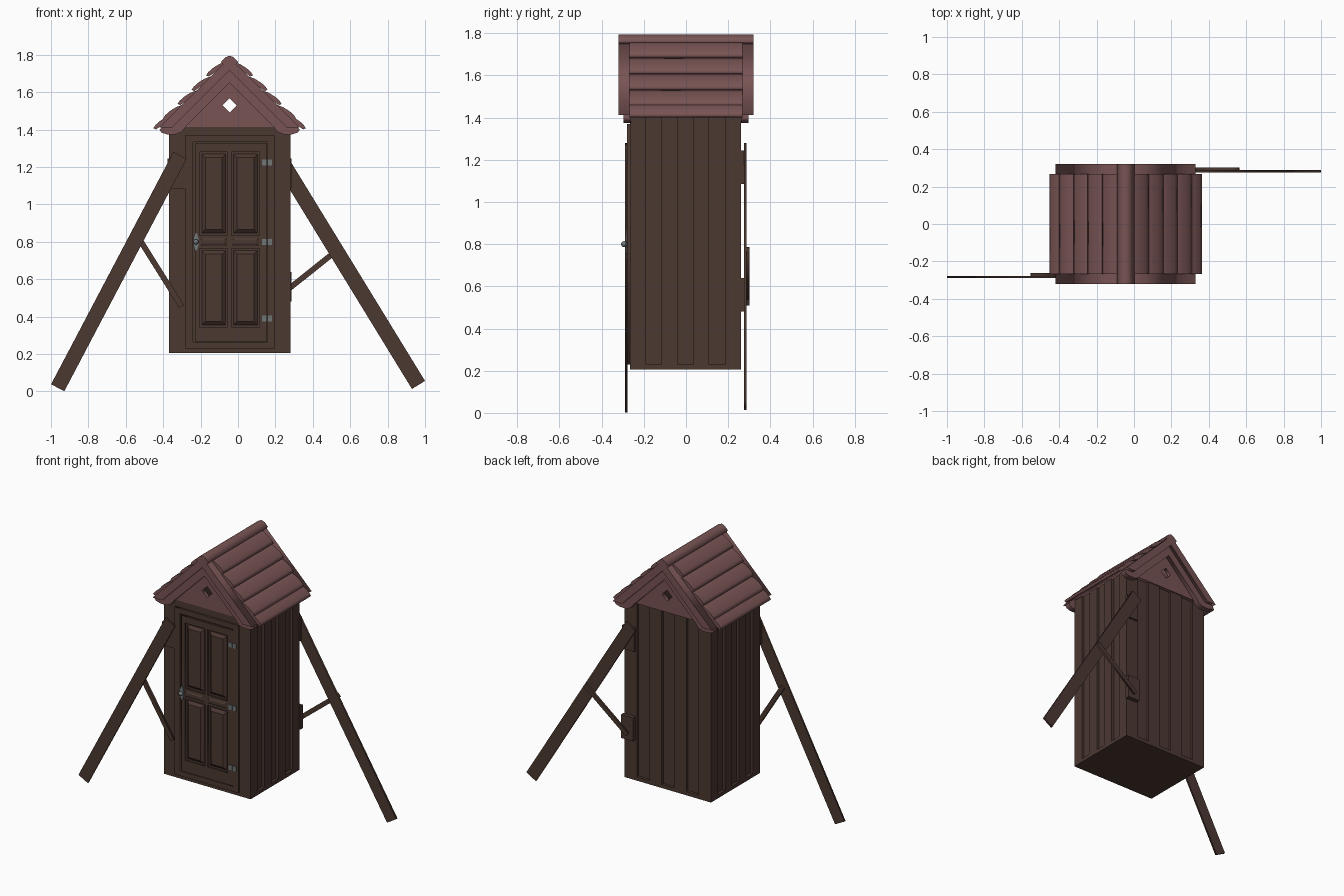
import bpy, math

if "Cube" in bpy.data.objects:
    bpy.data.objects.remove(bpy.data.objects["Cube"])

CX = -0.045          # centre line of the cabin
R2 = math.sqrt(0.5)


def material(name, rgb):
    m = bpy.data.materials.new(name)
    m.diffuse_color = (*rgb, 1)
    m.use_nodes = True
    m.node_tree.nodes["Principled BSDF"].inputs["Base Color"].default_value = m.diffuse_color
    return m


WOOD = material("dark_wood", (0.072, 0.040, 0.031))
ROOF = material("red_roof", (0.19, 0.088, 0.088))
METAL = material("metal", (0.16, 0.18, 0.18))


def box(name, x0, x1, y0, y1, z0, z1, mat=WOOD, inset=0):
    """Box; inset narrows the front (-y) face for raised panels."""
    bpy.ops.mesh.primitive_cube_add(size=1)
    o = bpy.context.object
    o.name = name
    for v in o.data.vertices:
        i = inset if v.co.y < 0 else 0
        sx, sz = math.copysign(1, v.co.x), math.copysign(1, v.co.z)
        v.co = ((x1 if sx > 0 else x0) - sx * i, y0 if v.co.y < 0 else y1,
                (z1 if sz > 0 else z0) - sz * i)
    o.data.materials.append(mat)
    return o


def profile(name, loops, y0, y1, mat=WOOD):
    """Extrude xz outlines (later loops are holes) from y0 to y1."""
    c = bpy.data.curves.new(name, 'CURVE')
    c.dimensions = '2D'
    c.fill_mode = 'BOTH'
    c.extrude = (y1 - y0) / 2
    for pts in loops:
        s = c.splines.new('POLY')
        s.points.add(len(pts) - 1)
        for p, (x, z) in zip(s.points, pts):
            p.co = (x, z, 0, 1)
        s.use_cyclic_u = True
    o = bpy.data.objects.new(name, c)
    bpy.context.collection.objects.link(o)
    o.rotation_euler.x = math.pi / 2
    o.location.y = (y0 + y1) / 2
    c.materials.append(mat)
    bpy.ops.object.select_all(action='DESELECT')
    o.select_set(True)
    bpy.context.view_layer.objects.active = o
    bpy.ops.object.convert(target='MESH')
    return bpy.context.object


def rect(x0, x1, z0, z1):
    return [(x0, z0), (x1, z0), (x1, z1), (x0, z1)]


def mirrored(half):
    """Close a half outline (starts and ends on the centre line)."""
    return [(CX + x, z) for x, z in half] + [(CX - x, z) for x, z in half[-2:0:-1]]


def beam(name, p, q, w, y0, y1):
    dx, dz = q[0] - p[0], q[1] - p[1]
    n = math.hypot(dx, dz)
    ox, oz = -dz / n * w / 2, dx / n * w / 2
    profile(name, [[(p[0] + ox, p[1] + oz), (p[0] - ox, p[1] - oz),
                    (q[0] - ox, q[1] - oz), (q[0] + ox, q[1] + oz)]], y0, y1)


# Cabin shell: floor and walls
X0, X1, Y0, Y1, ZB = -0.37, 0.28, -0.265, 0.26, 0.205
box("floor", X0, X1, Y0, Y1, ZB, 0.23)
box("front_wall", X0, X1, Y0, Y0 + 0.025, 0.23, 1.42)
box("back_wall", X0 + 0.02, X1 - 0.02, Y1 - 0.035, Y1 - 0.018, 0.23, 1.42)
box("left_wall", X0 + 0.018, X0 + 0.035, Y0 + 0.02, Y1 - 0.02, 0.23, 1.45)
box("right_wall", X1 - 0.035, X1 - 0.018, Y0 + 0.02, Y1 - 0.02, 0.23, 1.45)

# Raised boards, every other one of seven
bw, bd = (X1 - X0) / 7, (Y1 - Y0) / 7
for i in range(0, 7, 2):
    x, y = X0 + i * bw, Y0 + i * bd
    box("back_board", x, x + bw, Y1 - 0.02, Y1, 0.23, 1.42)
    box("left_board", X0, X0 + 0.02, y, y + bd, 0.23, 1.44)
    box("right_board", X1 - 0.02, X1, y, y + bd, 0.23, 1.44)

# Gables with diamond windows, and two layers of barge boards
gable = mirrored([(0, 1.415), (0.325, 1.415), (0.325, 1.44), (0, 1.765)])
d = 0.038
diamond = [(CX + d, 1.53), (CX, 1.53 + d), (CX - d, 1.53), (CX, 1.53 - d)]
inner = mirrored([(0, 1.77), (0.375, 1.40), (0.365, 1.385), (0.335, 1.375),
                  (0.29, 1.375), (0.255, 1.388), (0.235, 1.415), (0, 1.65)])
outer = mirrored([(0, 1.785), (0.375, 1.412), (0.305, 1.412), (0, 1.717)])
for side, s in (("front", -1), ("back", 1)):
    for part, loops, a, b in (("gable", [gable, diamond], 0.245, 0.268),
                              ("inner_barge", [inner], 0.26, 0.297),
                              ("outer_barge", [outer], 0.262, 0.32)):
        profile(side + "_" + part, loops, min(s * a, s * b), max(s * a, s * b), ROOF)

# Overlapping curved roof slats; (along slope, off slope) cross-section
for s in (-1, 1):
    for tip in (0.159, 0.269, 0.375, 0.484, 0.559):
        sec = [(-0.125, -0.004), (-0.09, 0.012), (-0.05, 0.021), (-0.02, 0.022),
               (0, 0.018), (-0.006, 0.003), (-0.125, -0.016)]
        pts = [(CX + s * (tip + a + n) * R2, 1.79 + (n - tip - a) * R2) for a, n in sec]
        profile("roof_slat", [pts], -0.267, 0.267, ROOF)
profile("ridge_cap", [mirrored([(0, 1.795), (0.022, 1.787), (0.047, 1.762),
                                (0.038, 1.75), (0, 1.765)])], -0.32, 0.32, ROOF)

# Door frame, leaf and raised panels
profile("door_frame", [rect(-0.283, 0.198, 0.23, 1.37),
                       rect(-0.24, 0.157, 0.265, 1.335)], -0.279, -0.26)
cols = [(-0.205, -0.055), (-0.035, 0.115)]
rows = [(0.345, 0.765), (0.835, 1.28)]
profile("door_leaf", [rect(-0.23, 0.155, 0.268, 1.325)] +
        [rect(*c, *r) for c in cols for r in rows], -0.277, -0.26)
for a, b in cols:
    for c, e in rows:
        box("door_panel", a + 0.008, b - 0.008, -0.281, -0.262, c + 0.008, e - 0.008,
            inset=0.022)
    box("door_rail_panel", a, b, -0.283, -0.275, 0.775, 0.825, inset=0.016)

# Hinges and handle
for z in (0.39, 0.80, 1.225):
    for x in (0.128, 0.158):
        box("hinge", x, x + 0.025, -0.283, -0.276, z - 0.016, z + 0.016, METAL)
plate = [(-0.225 + 0.014 * math.cos(t * math.pi / 6), 0.80 + 0.048 * math.sin(t * math.pi / 6))
         for t in range(12)]
profile("handle_plate", [plate], -0.285, -0.275, METAL)
bpy.ops.mesh.primitive_uv_sphere_add(segments=16, ring_count=8, radius=0.014,
                                     location=(-0.225, -0.294, 0.80))
knob = bpy.context.object
knob.name = "door_knob"
knob.data.materials.append(METAL)
bpy.ops.object.shade_smooth_by_angle()

# Slanted legs, braces and mounting blocks
beam("front_leg", (-0.964, 0.02), (-0.31, 1.262), 0.08, -0.289, -0.277)
beam("front_brace", (-0.54, 0.835), (-0.302, 0.455), 0.03, -0.278, -0.262)
box("front_block", -0.377, -0.283, -0.278, -0.262, 1.085, 1.245)
beam("back_leg", (0.965, 0.035), (0.215, 1.259), 0.082, 0.275, 0.288)
beam("back_brace", (0.555, 0.775), (0.235, 0.52), 0.03, 0.287, 0.301)
box("back_upper_block", 0.197, 0.287, 0.258, 0.276, 1.085, 1.245)
box("back_lower_block", 0.197, 0.287, 0.258, 0.288, 0.48, 0.64)
